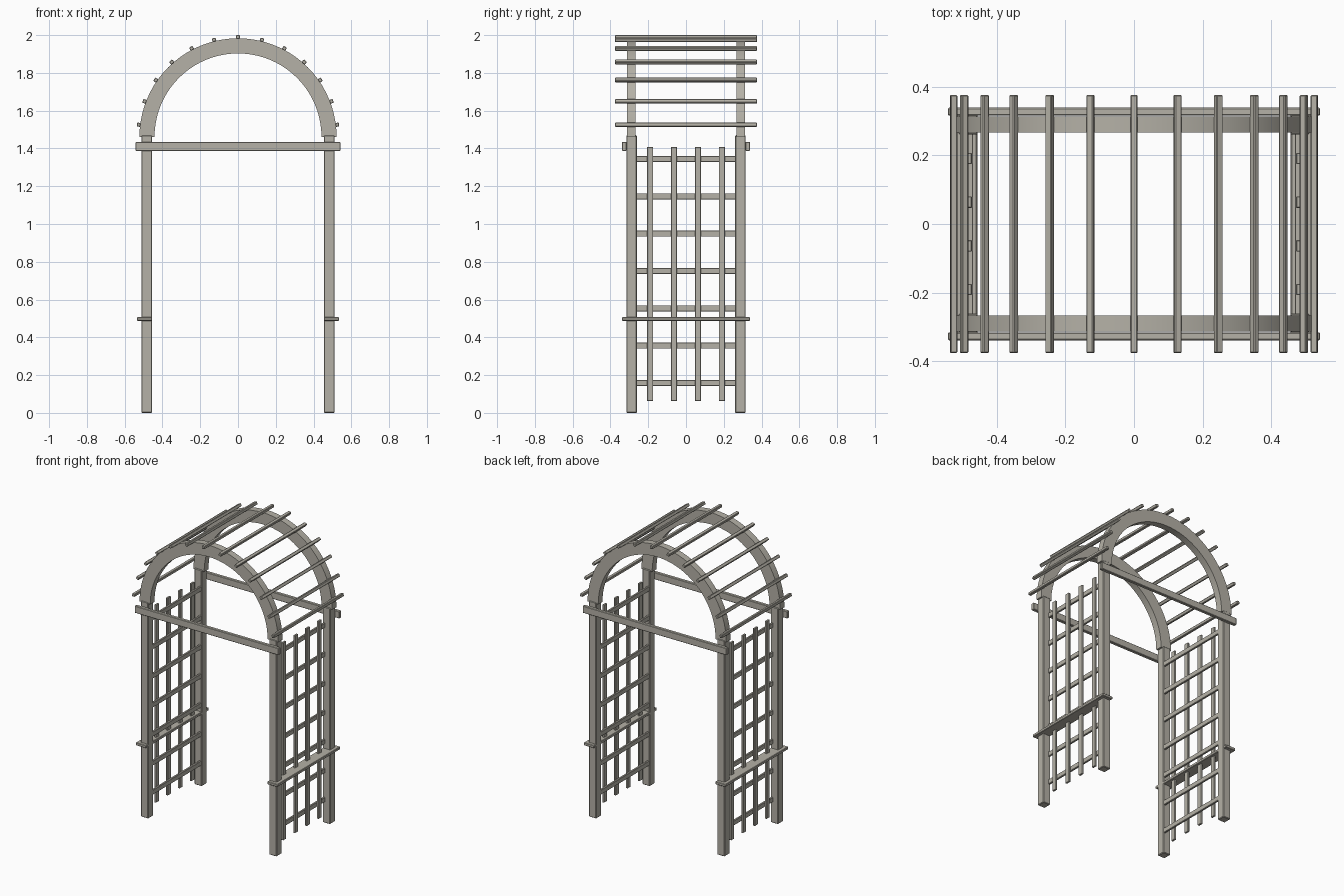
import bpy, bmesh, math
from mathutils import Matrix

if "Cube" in bpy.data.objects:
    bpy.data.objects.remove(bpy.data.objects["Cube"])

wood = bpy.data.materials.new("weathered_grey_wood")
wood.diffuse_color = (0.46, 0.44, 0.385, 1)
wood.use_nodes = True
wood.node_tree.nodes["Principled BSDF"].inputs["Base Color"].default_value = wood.diffuse_color


def finish(name, bm, bevel):
    bmesh.ops.recalc_face_normals(bm, faces=bm.faces)
    me = bpy.data.meshes.new(name)
    bm.to_mesh(me)
    bm.free()
    me.materials.append(wood)
    ob = bpy.data.objects.new(name, me)
    bpy.context.collection.objects.link(ob)
    if bevel:
        mod = ob.modifiers.new("eased_edges", 'BEVEL')
        mod.width = bevel
        mod.segments = 1
        mod.limit_method = 'ANGLE'
        mod.angle_limit = math.radians(40)
    return ob


def box(name, center, size, bevel=0.003, turn=0.0):
    bm = bmesh.new()
    m = (Matrix.Translation(center) @ Matrix.Rotation(turn, 4, 'Y')
         @ Matrix.Diagonal((*size, 1)))
    bmesh.ops.create_cube(bm, size=1, matrix=m)
    return finish(name, bm, bevel)


SPRING = 1.461          # height of the arch centre
R_OUT, R_IN = 0.522, 0.442


def arch(name, y, depth=0.046, n=40):
    bm = bmesh.new()
    rings = []
    for i in range(n + 1):
        a = math.pi * i / n
        rings.append([bm.verts.new((r * math.cos(a), y + s * depth / 2,
                                    SPRING + r * math.sin(a)))
                      for r, s in ((R_IN, -1), (R_OUT, -1), (R_OUT, 1), (R_IN, 1))])
    for p, q in zip(rings, rings[1:]):
        for k in range(4):
            j = (k + 1) % 4
            bm.faces.new((p[k], p[j], q[j], q[k]))
    bm.faces.new(rings[0])
    bm.faces.new(rings[-1])
    ob = finish(name, bm, 0)
    ob.data.shade_smooth()
    ob.data.set_sharp_from_angle(angle=math.radians(30))


# Front and back frames: arch, crossbeam and posts
for sy, face in ((-1, "front"), (1, "back")):
    arch(face + "_arch", sy * 0.29)
    box(face + "_crossbeam", (0, sy * 0.327, 1.411), (1.084, 0.023, 0.048))
    for sx, side in ((-1, "left"), (1, "right")):
        box(f"{face}_{side}_post", (sx * 0.483, sy * 0.288, 0.735),
            (0.056, 0.056, 1.47), 0.004)

# Side trellises: outer uprights, inner rails, and a narrow shelf
for sx, side in ((-1, "left"), (1, "right")):
    for i in range(4):
        box(f"{side}_trellis_upright", (sx * 0.479, (i - 1.5) * 0.127, 0.735),
            (0.014, 0.033, 1.345), 0.002)
    for i in range(7):
        box(f"{side}_trellis_rail", (sx * 0.465, 0, 0.158 + i * 0.1977),
            (0.014, 0.53, 0.032), 0.002)
    box(f"{side}_shelf", (sx * 0.495, 0, 0.497), (0.078, 0.676, 0.019))

# Roof slats spaced round the arch
for i in range(13):
    a = math.radians(7 + i * 166 / 12)
    r = 0.529
    box("roof_slat", (r * math.cos(a), 0, SPRING + r * math.sin(a)),
        (0.020, 0.752, 0.021), 0.003, turn=-a)
